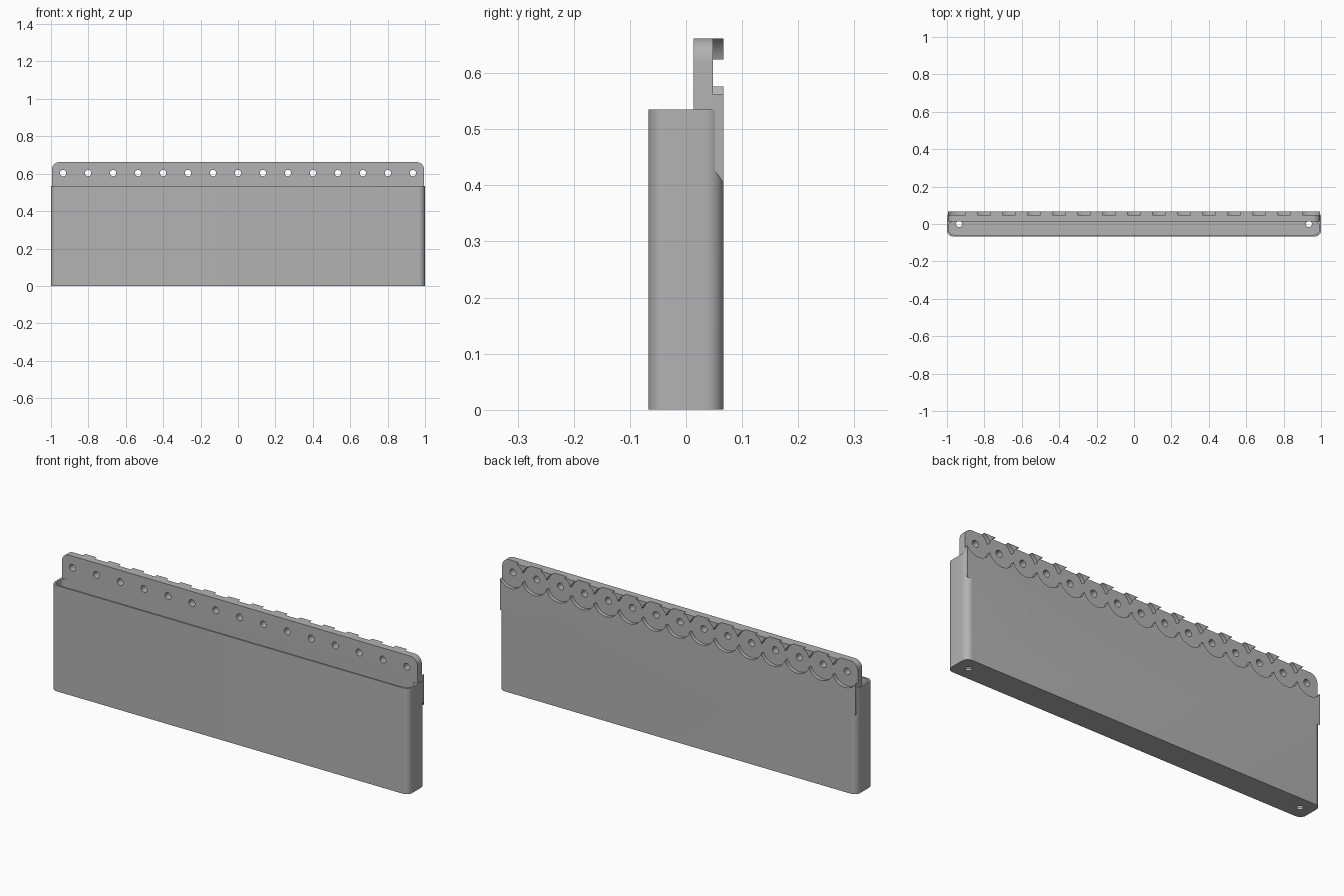
import bpy, bmesh
from math import radians
from mathutils import Matrix

if "Cube" in bpy.data.objects:
    bpy.data.objects.remove(bpy.data.objects["Cube"])

PITCH, COUNT, HOLE_Z = 0.1336, 15, 0.603

grey = bpy.data.materials.new("plain grey")
grey.use_nodes = True
colour = (0.45, 0.45, 0.45, 1)
grey.diffuse_color = colour
grey.node_tree.nodes["Principled BSDF"].inputs["Base Color"].default_value = colour


def make(name, bm):
    bmesh.ops.recalc_face_normals(bm, faces=bm.faces)
    mesh = bpy.data.meshes.new(name)
    bm.to_mesh(mesh)
    bm.free()
    ob = bpy.data.objects.new(name, mesh)
    bpy.context.scene.collection.objects.link(ob)
    return ob


def bevel_along(bm, axis, radius, rule=lambda v: True):
    """Round the edges that run along one axis."""
    edges = []
    for e in bm.edges:
        d = (e.verts[1].co - e.verts[0].co).normalized()
        if abs(d[axis]) > 0.99 and all(rule(v.co) for v in e.verts):
            edges.append(e)
    bmesh.ops.bevel(bm, geom=edges, offset=radius, segments=10,
                    profile=0.5, affect='EDGES')


def rounded_box(name, x, y0, y1, z0, z1, radius):
    bm = bmesh.new()
    bmesh.ops.create_cube(bm, size=1)
    bmesh.ops.scale(bm, vec=(2 * x, y1 - y0, z1 - z0), verts=bm.verts)
    bmesh.ops.translate(bm, vec=(0, (y0 + y1) / 2, (z0 + z1) / 2), verts=bm.verts)
    bevel_along(bm, 2, radius)
    return make(name, bm)


def cylinder(name, centre, r1, r2, depth, along_y=False, segments=32):
    bm = bmesh.new()
    bmesh.ops.create_cone(bm, cap_ends=True, segments=segments,
                          radius1=r1, radius2=r2, depth=depth)
    turn = Matrix.Rotation(radians(90), 4, 'X') if along_y else Matrix()
    bmesh.ops.transform(bm, matrix=Matrix.Translation(centre) @ turn, verts=bm.verts)
    return make(name, bm)


def combine(target, tool, operation='DIFFERENCE'):
    mod = target.modifiers.new("cut", 'BOOLEAN')
    mod.operation, mod.object, mod.solver = operation, tool, 'EXACT'
    bpy.context.view_layer.update()
    result = bpy.data.meshes.new_from_object(
        target.evaluated_get(bpy.context.evaluated_depsgraph_get()))
    target.modifiers.clear()
    target.data = result
    bpy.data.objects.remove(tool)


# Bin: rounded shell with a floor and a thick back wall
bin_body = rounded_box("hanging_bin", 1.0, -0.0665, 0.0665, 0, 0.535, 0.032)
combine(bin_body, rounded_box("cavity", 0.99, -0.0575, 0.013, 0.01, 0.7, 0.024))

# Back plate: side profile with a slanted underside, rounded top corners
profile = [(0.013, 0.48), (0.0665, 0.405), (0.0665, 0.662), (0.013, 0.662)]
bm = bmesh.new()
face = bm.faces.new([bm.verts.new((-0.995, y, z)) for y, z in profile])
ext = bmesh.ops.extrude_face_region(bm, geom=[face])
bmesh.ops.translate(bm, vec=(1.99, 0, 0),
                    verts=[v for v in ext["geom"] if isinstance(v, bmesh.types.BMVert)])
bevel_along(bm, 1, 0.04, lambda co: co.z > 0.6)
combine(bin_body, make("back_plate", bm), 'UNION')

# Row of round recesses and screw holes in the plate
for i in range(COUNT):
    x = (i - (COUNT - 1) / 2) * PITCH
    combine(bin_body, cylinder("recess", (x, 0.098, 0.6), 0.071, 0.071, 0.1, True, 64))
    combine(bin_body, cylinder("hole", (x, 0.03, HOLE_Z), 0.017, 0.017, 0.2, True, 24))

# Drain holes in the floor
for side in (-1, 1):
    combine(bin_body, cylinder("drain", (side * 0.935, 0, 0), 0.016, 0.016, 0.1))

bin_body.data.materials.clear()
bin_body.data.materials.append(grey)
for p in bin_body.data.polygons:
    p.material_index = 0
bpy.ops.object.select_all(action='DESELECT')
bin_body.select_set(True)
bpy.context.view_layer.objects.active = bin_body
bpy.ops.object.shade_smooth_by_angle(angle=radians(30))
